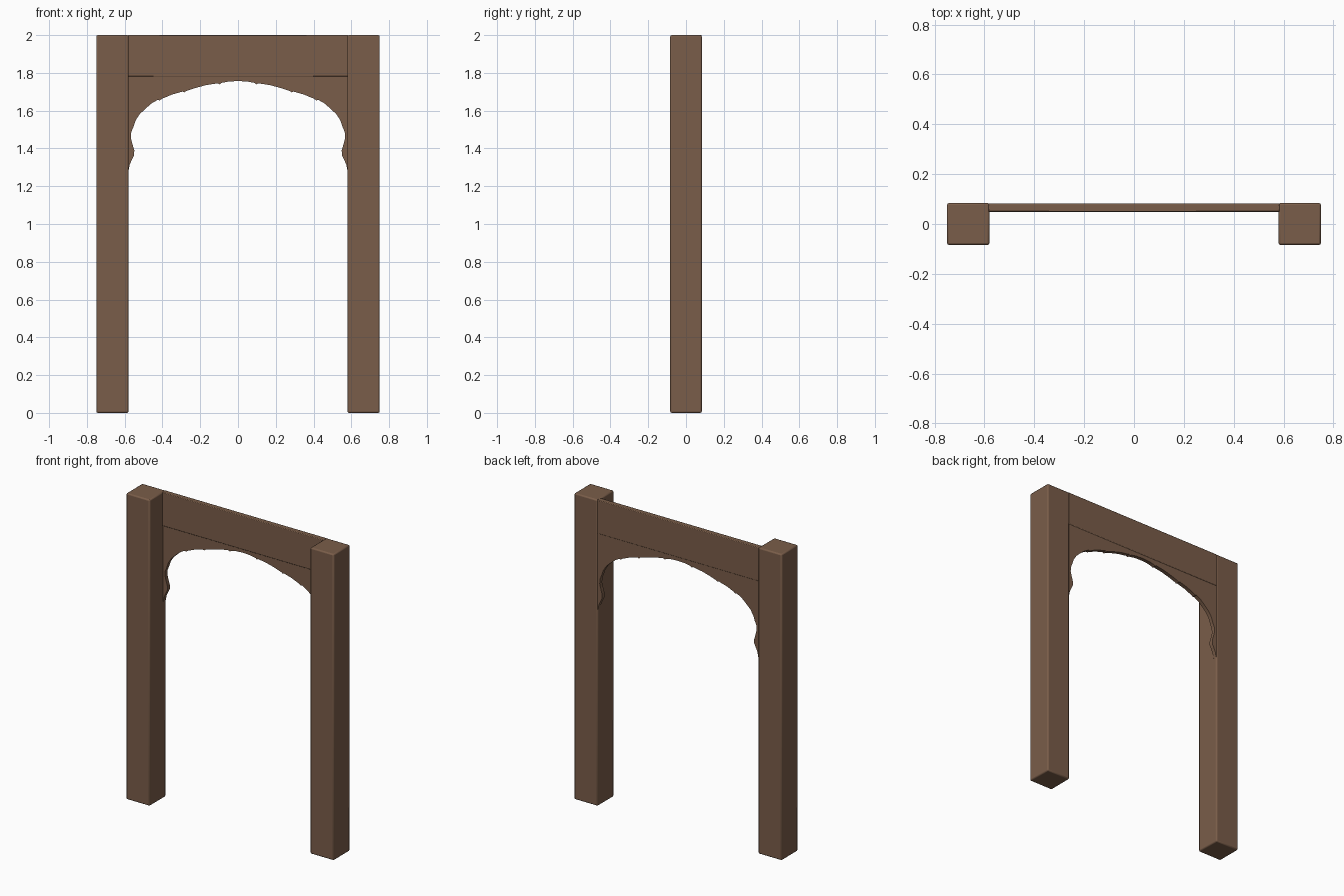
import bpy, bmesh

if "Cube" in bpy.data.objects:
    bpy.data.objects.remove(bpy.data.objects["Cube"])

wood = bpy.data.materials.new("brown wood")
wood.diffuse_color = (0.195, 0.110, 0.067, 1)
wood.use_nodes = True
wood.node_tree.nodes["Principled BSDF"].inputs["Base Color"].default_value = wood.diffuse_color


def finish(obj, bevel):
    """Give a part its colour, softened edges and smooth shading."""
    obj.data.materials.append(wood)
    mod = obj.modifiers.new("soft_edges", 'BEVEL')
    mod.width = bevel
    mod.segments = 2
    mod.limit_method = 'ANGLE'
    mod.angle_limit = 0.9
    bpy.ops.object.select_all(action='DESELECT')
    obj.select_set(True)
    bpy.context.view_layer.objects.active = obj
    bpy.ops.object.shade_smooth_by_angle(angle=0.6)


def box(name, x, y, z, bevel):
    bpy.ops.mesh.primitive_cube_add(size=1)
    obj = bpy.context.object
    obj.name = name
    for v in obj.data.vertices:
        for i, (lo, hi) in enumerate((x, y, z)):
            v.co[i] = lo if v.co[i] < 0 else hi
    finish(obj, bevel)
    return obj


# Square posts
box("left_post", (-0.75, -0.58), (-0.084, 0.084), (0, 2), 0.008)
box("right_post", (0.58, 0.75), (-0.084, 0.084), (0, 2), 0.008)

# Flat lintel board, set at the back of the posts
box("lintel", (-0.585, 0.585), (0.049, 0.083), (1.78, 2), 0.004)

# Arched panel below the lintel: half of the opening edge, crown to foot,
# with small cusps and a scrolled foot against the post
half = [(0.0, 1.757), (0.05, 1.754), (0.088, 1.747), (0.097, 1.739),
        (0.107, 1.745), (0.17, 1.735), (0.225, 1.720), (0.275, 1.704),
        (0.284, 1.696), (0.294, 1.701), (0.35, 1.685), (0.40, 1.664),
        (0.415, 1.654), (0.425, 1.657), (0.46, 1.637), (0.49, 1.610),
        (0.52, 1.582), (0.542, 1.548), (0.553, 1.515), (0.565, 1.487),
        (0.567, 1.455), (0.558, 1.42), (0.549, 1.39), (0.550, 1.365),
        (0.562, 1.34), (0.573, 1.315), (0.579, 1.285)]
top, side = 1.783, 0.585
bm = bmesh.new()
FRONT, BACK = 0.056, 0.081
# Strips run from the opening edge to the outer edge of each spandrel
edge = [(-x, z) for x, z in reversed(half)] + half[1:]
outline = edge + [(side, 1.285), (side, top), (-side, top), (-side, 1.285)]
face = bm.faces.new([bm.verts.new((x, FRONT, z)) for x, z in outline])
ext = bmesh.ops.extrude_face_region(bm, geom=[face])
for g in ext["geom"]:
    if isinstance(g, bmesh.types.BMVert):
        g.co.y = BACK
bmesh.ops.triangulate(bm, faces=[f for f in bm.faces if len(f.verts) > 4])
bmesh.ops.recalc_face_normals(bm, faces=bm.faces)
mesh = bpy.data.meshes.new("arch_panel")
bm.to_mesh(mesh)
bm.free()
arch = bpy.data.objects.new("arch_panel", mesh)
bpy.context.collection.objects.link(arch)
mesh.materials.append(wood)
bpy.context.view_layer.objects.active = arch
bpy.ops.object.select_all(action='DESELECT')
arch.select_set(True)
bpy.ops.object.shade_smooth_by_angle(angle=0.6)
